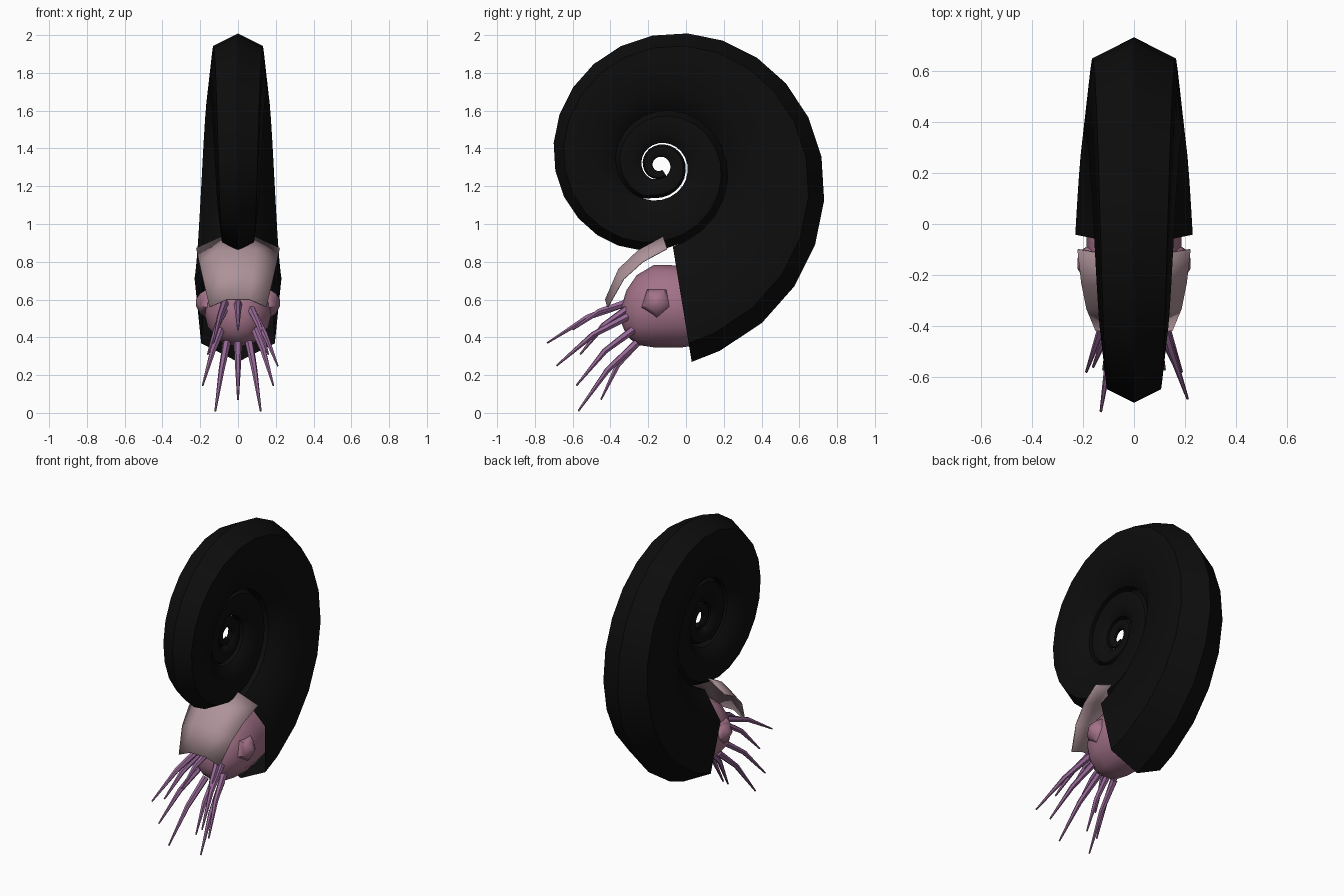
import bpy, bmesh, math
from mathutils import Vector

if "Cube" in bpy.data.objects:
    bpy.data.objects.remove(bpy.data.objects["Cube"])


def material(name, rgb):
    m = bpy.data.materials.new(name)
    m.use_nodes = True
    m.diffuse_color = (*rgb, 1)
    bsdf = m.node_tree.nodes["Principled BSDF"]
    bsdf.inputs["Base Color"].default_value = (*rgb, 1)
    bsdf.inputs["Roughness"].default_value = 0.8
    return m


BLACK = material("shell black", (0.004, 0.004, 0.004))
PINK = material("flesh pink", (0.37, 0.17, 0.25))
PALE = material("hood pale pink", (0.42, 0.29, 0.32))
PURPLE = material("tentacle purple", (0.31, 0.14, 0.31))


def loft(name, rings, mat, closed=True, caps=(True, True), angle=50):
    """Skin a list of cross-sections into one mesh."""
    bm = bmesh.new()
    rows = [[bm.verts.new(p) for p in ring] for ring in rings]
    n = len(rows[0])
    for a, b in zip(rows, rows[1:]):
        for i in range(n if closed else n - 1):
            j = (i + 1) % n
            bm.faces.new((a[i], a[j], b[j], b[i]))
    for row, cap in zip((rows[0], rows[-1]), caps):
        if cap:
            bm.faces.new(row)
    bmesh.ops.recalc_face_normals(bm, faces=bm.faces)
    mesh = bpy.data.meshes.new(name)
    bm.to_mesh(mesh)
    bm.free()
    mesh.materials.append(mat)
    ob = bpy.data.objects.new(name, mesh)
    bpy.context.collection.objects.link(ob)
    bpy.ops.object.select_all(action='DESELECT')
    ob.select_set(True)
    bpy.context.view_layer.objects.active = ob
    bpy.ops.object.shade_smooth_by_angle(angle=math.radians(angle))
    return ob


# Coiled shell: a keeled section swept along a logarithmic spiral
CENTRE_Y, CENTRE_Z, MOUTH_R, START = -0.14, 1.31, 1.054, -80.7
half = [(0.195, 0.905), (0.23, 0.575), (0.09, 0.413)]
section = [(0, 1)] + half + [(-x, r) for x, r in reversed(half)]
rings = []
for t in [0] + [8.7 + 15 * i for i in range(74)]:
    s = math.exp(-0.00245 * t) * (0.93 if t > 690 else 1)
    a = math.radians(START + t)
    rings.append([(x * s, CENTRE_Y + MOUTH_R * s * r * math.cos(a),
                   CENTRE_Z + MOUTH_R * s * r * math.sin(a)) for x, r in section])
loft("shell", rings, BLACK, caps=(False, True))

# Head: rounded body reaching back into the shell mouth
profile = [(-0.34, 0.52, 0.05), (-0.315, 0.53, 0.12), (-0.26, 0.545, 0.185),
           (-0.17, 0.565, 0.218), (-0.03, 0.563, 0.218), (0.12, 0.56, 0.19)]
rings = []
for y, z, r in profile:
    rings.append([(0.85 * r * math.sin(k * math.tau / 12), y,
                   z + r * math.cos(k * math.tau / 12)) for k in range(12)])
loft("head", rings, PINK)

# Eyes: five-sided domes
for side, label in ((1, "left"), (-1, "right")):
    rings = []
    for x, r in ((0.12, 0.085), (0.165, 0.085), (0.2, 0.06), (0.222, 0.02)):
        rings.append([(side * x, -0.155 + r * math.sin(k * math.tau / 5),
                       0.585 - r * math.cos(k * math.tau / 5)) for k in range(5)])
    loft(label + "_eye", rings, PINK)

# Hood: curved sheet above the head, each row as edge and inner point
hood_rows = [((0.22, -0.10, 0.87), (0.09, -0.12, 0.93)),
             ((0.205, -0.23, 0.80), (0.09, -0.25, 0.86)),
             ((0.185, -0.33, 0.71), (0.08, -0.355, 0.76)),
             ((0.15, -0.415, 0.56), (0.06, -0.425, 0.60))]
rings = []
for edge, inner in hood_rows:
    rings.append([edge, inner] + [(-p[0], p[1], p[2]) for p in (inner, edge)])
hood = loft("hood", rings, PALE, closed=False, caps=(False, False))
solid = hood.modifiers.new("thickness", 'SOLIDIFY')
solid.thickness = 0.008
solid.offset = 0


# Tentacles: tapered tubes with a slight bend
def tentacle(name, base, tip):
    base, tip = Vector(base), Vector(tip)
    bend = base.lerp(tip, 0.45) + Vector((0, -0.015, 0.02))
    path = [base, bend, tip]
    rings = []
    for i, (p, r) in enumerate(zip(path, (0.022, 0.016, 0.005))):
        d = path[min(i + 1, 2)] - path[max(i - 1, 0)]
        q = d.to_track_quat('Z', 'Y')
        rings.append([p + q @ Vector((r * math.cos(k * math.tau / 6),
                                      r * math.sin(k * math.tau / 6), 0))
                      for k in range(6)])
    loft(name, rings, PURPLE)


for side, label in ((1, "left"), (-1, "right")):
    tentacle(label + "_lower_tentacle", (side * 0.06, -0.26, 0.37), (side * 0.12, -0.57, 0.01))
    tentacle(label + "_middle_tentacle", (side * 0.09, -0.28, 0.44), (side * 0.187, -0.58, 0.145))
    tentacle(label + "_inner_tentacle", (side * 0.07, -0.31, 0.55), (side * 0.16, -0.56, 0.31))
tentacle("centre_lower_tentacle", (0, -0.26, 0.37), (0, -0.45, 0.07))
tentacle("centre_upper_tentacle", (0, -0.32, 0.58), (0, -0.6, 0.44))
tentacle("left_outer_tentacle", (0.09, -0.31, 0.51), (0.21, -0.685, 0.25))
tentacle("right_outer_tentacle", (-0.07, -0.32, 0.58), (-0.13, -0.735, 0.37))
